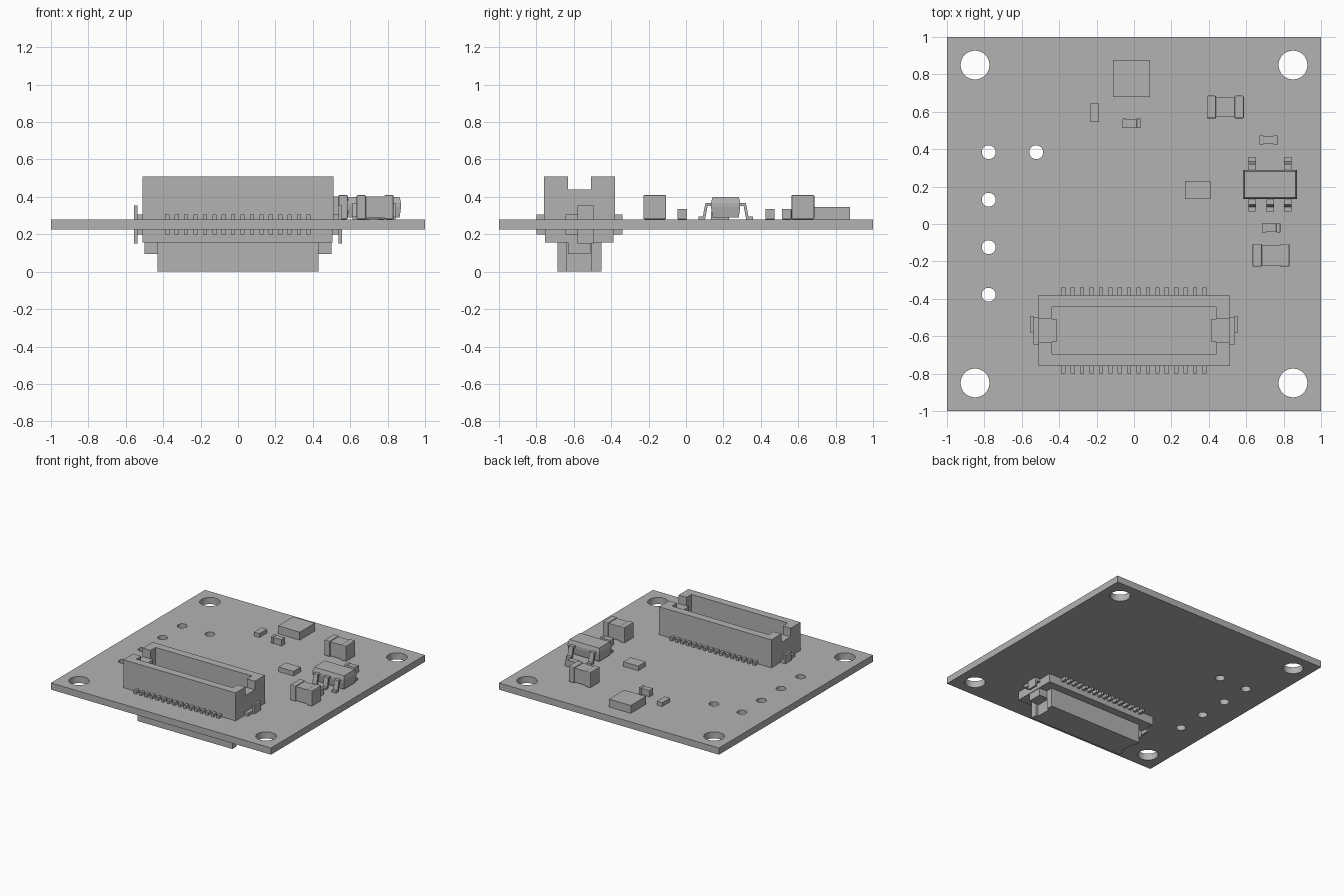
import bpy, bmesh
from math import cos, sin, tau

if "Cube" in bpy.data.objects:
    bpy.data.objects.remove(bpy.data.objects["Cube"], do_unlink=True)

grey = bpy.data.materials.new("plain_grey")
grey.use_nodes = True
COLOUR = (0.45, 0.45, 0.45, 1)
grey.diffuse_color = COLOUR
grey.node_tree.nodes["Principled BSDF"].inputs["Base Color"].default_value = COLOUR

BOTTOM, TOP = 0.225, 0.28      # board faces
CY = -0.57                     # connector centre line


def finish(name, bm):
    mesh = bpy.data.meshes.new(name)
    bmesh.ops.recalc_face_normals(bm, faces=bm.faces)
    bm.to_mesh(mesh)
    bm.free()
    mesh.materials.append(grey)
    obj = bpy.data.objects.new(name, mesh)
    bpy.context.collection.objects.link(obj)
    return obj


def loft(bm, rings):
    """Closed solid through rings with equal numbers of points."""
    rows = [[bm.verts.new(p) for p in ring] for ring in rings]
    n = len(rows[0])
    for a, b in zip(rows, rows[1:]):
        for i in range(n):
            j = (i + 1) % n
            bm.faces.new((a[i], a[j], b[j], b[i]))
    bm.faces.new(rows[0][::-1])
    bm.faces.new(rows[-1])


def rect(x, y, z, inset=0):
    a, b, c, d = x[0] + inset, x[1] - inset, y[0] + inset, y[1] - inset
    return [(a, c, z), (b, c, z), (b, d, z), (a, d, z)]


def box(bm, x, y, z):
    loft(bm, [rect(x, y, z[0]), rect(x, y, z[1])])


def about(c, half):
    return (c - half, c + half)


def single(name, x, y, z):
    bm = bmesh.new()
    box(bm, x, y, z)
    return finish(name, bm)


# Board: square outline with round holes, filled and extruded
curve = bpy.data.curves.new("circuit_board", "CURVE")
curve.dimensions = "2D"
curve.fill_mode = "BOTH"
curve.extrude = (TOP - BOTTOM) / 2


def outline(points):
    s = curve.splines.new("POLY")
    s.points.add(len(points) - 1)
    for p, (x, y) in zip(s.points, points):
        p.co = (x, y, 0, 1)
    s.use_cyclic_u = True


def hole(x, y, r, n=40):
    outline([(x + r * cos(tau * i / n), y + r * sin(tau * i / n)) for i in range(n)])


outline([(-1, -1), (1, -1), (1, 1), (-1, 1)])
for sx in (-1, 1):
    for sy in (-1, 1):
        hole(0.85 * sx, 0.85 * sy, 0.077)
for i in range(4):
    hole(-0.777, 0.384 - 0.254 * i, 0.037)
hole(-0.523, 0.384, 0.037)
source = bpy.data.objects.new("board_outline", curve)
bpy.context.collection.objects.link(source)
bpy.context.view_layer.update()
mesh = bpy.data.meshes.new_from_object(
    source.evaluated_get(bpy.context.evaluated_depsgraph_get()))
bpy.data.objects.remove(source)
bm = bmesh.new()
bm.from_mesh(mesh)
bpy.data.meshes.remove(mesh)
bmesh.ops.remove_doubles(bm, verts=bm.verts, dist=1e-5)
for f in bm.faces:
    f.smooth = False
    f.material_index = 0
finish("circuit_board", bm).location.z = (TOP + BOTTOM) / 2

# Upper connector: open trough with keyed end walls
bm = bmesh.new()
box(bm, (-0.51, 0.51), about(CY, 0.19), (TOP, 0.3))
for s in (-1, 1):
    box(bm, (-0.51, 0.51), sorted((CY + s * 0.125, CY + s * 0.19)), (0.3, 0.51))
    box(bm, about(s * 0.4625, 0.0475), about(CY, 0.061), (0.3, 0.44))
    for t in (-1, 1):
        box(bm, about(s * 0.474, 0.036), sorted((CY + t * 0.061, CY + t * 0.125)), (0.3, 0.51))
finish("upper_connector_housing", bm)

# Lower connector: base flange, plug, end keys and recessed plug ends
bm = bmesh.new()
box(bm, (-0.51, 0.505), about(CY, 0.183), (0.155, BOTTOM))
box(bm, (-0.41, 0.41), about(CY, 0.118), (0, 0.155))
for s in (-1, 1):
    box(bm, about(s * 0.455, 0.045), about(CY, 0.06), (0.095, 0.155))
    for t in (-1, 1):
        box(bm, about(s * 0.42, 0.01), sorted((CY + t * 0.065, CY + t * 0.118)), (0, 0.155))
finish("lower_connector_housing", bm)

# Contact rows and side hold-downs for both connectors
for side, face, d in (("upper", TOP, 1), ("lower", BOTTOM, -1)):
    bm = bmesh.new()
    for i in range(16):
        for s in (-1, 1):
            box(bm, about(-0.378 + 0.0503 * i, 0.011),
                sorted((CY + s * 0.18, CY + s * 0.23)), sorted((face, face + d * 0.025)))
    finish(side + "_contacts", bm)
    bm = bmesh.new()
    for s in (-1, 1):
        box(bm, about(s * 0.522, 0.018), about(CY, 0.073), sorted((face, face + d * 0.025)))
        box(bm, about(s * 0.546, 0.009), (CY - 0.01, CY + 0.075),
            sorted((face, face + d * 0.073)))
    finish(side + "_hold_downs", bm)

# Flat chips
single("square_chip", (-0.112, 0.085), (0.68, 0.877), (TOP, 0.345))
single("flat_chip", (0.273, 0.41), (0.135, 0.23), (TOP, 0.318))
single("small_resistor", (-0.236, -0.187), (0.545, 0.644), (TOP, 0.312))


# Capacitors: slim middle with wider rounded end caps
def capacitor(name, x, y, half_x, half_y, top, cap, step):
    single(name + "_body", about(x, half_x - cap), about(y, half_y - step),
           (TOP + step, top - step))
    bm = bmesh.new()
    for s in (-1, 1):
        box(bm, about(x + s * (half_x - cap / 2), cap / 2), about(y, half_y), (TOP, top))
    bevel = finish(name + "_end_caps", bm).modifiers.new("rounded", "BEVEL")
    bevel.width = step
    bevel.segments = 2


capacitor("rear_large_capacitor", 0.488, 0.625, 0.099, 0.061, 0.41, 0.05, 0.007)
capacitor("front_large_capacitor", 0.733, -0.167, 0.099, 0.061, 0.41, 0.05, 0.007)
capacitor("rear_small_capacitor", -0.013, 0.538, 0.049, 0.025, 0.335, 0.022, 0.003)
capacitor("side_small_capacitor", 0.719, 0.449, 0.049, 0.025, 0.335, 0.022, 0.003)
capacitor("front_small_capacitor", 0.733, -0.02, 0.049, 0.025, 0.335, 0.022, 0.003)

# Regulator: tapered body on five bent leads
RX, RY = 0.728, 0.212
bm = bmesh.new()
loft(bm, [rect(about(RX, 0.144), about(RY, 0.078), z, inset)
          for z, inset in ((0.29, 0.008), (0.345, 0), (0.368, 0), (0.4, 0.008))])
finish("regulator_body", bm)
LEAD = [(0.07, 0.368), (0.108, 0.368), (0.122, 0.295), (0.145, 0.295),
        (0.145, TOP), (0.11, TOP), (0.096, 0.352), (0.07, 0.352)]
bm = bmesh.new()
for s, columns in ((-1, (-1, 0, 1)), (1, (-1, 1))):
    for c in columns:
        x = RX + c * 0.095
        loft(bm, [[(x + w, RY + s * y, z) for y, z in LEAD] for w in (-0.02, 0.02)])
finish("regulator_leads", bm)
